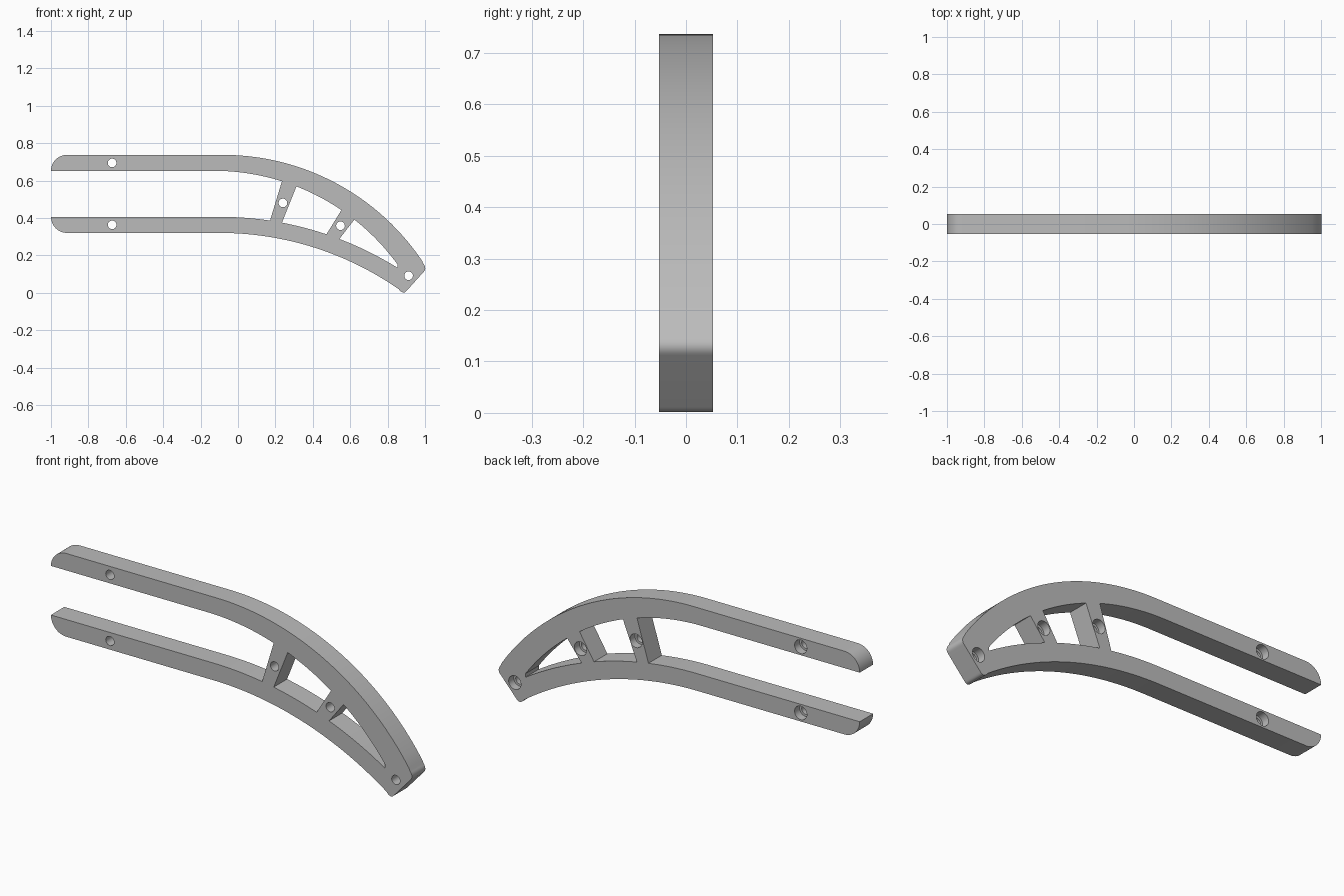
import bpy, bmesh
from math import sqrt, sin, cos, pi

if "Cube" in bpy.data.objects:
    bpy.data.objects.remove(bpy.data.objects["Cube"])

HALF = 0.053  # half thickness

grey = bpy.data.materials.new("plain grey")
grey.use_nodes = True
grey.diffuse_color = (0.5, 0.5, 0.5, 1)
grey.node_tree.nodes["Principled BSDF"].inputs["Base Color"].default_value = (0.5, 0.5, 0.5, 1)

# Each beam edge runs level, then bends down: (level height, bend start, radius)
TOP = (0.737, -0.08, 1.283)
UPPER_INNER = (0.652, -0.13, 1.215)
LOWER_INNER = (0.406, -0.10, 1.80)
BOTTOM = (0.32, -0.10, 1.68)


def edge(spec, x0, x1, n=24):
    z, start, r = spec
    pts = []
    for i in range(n + 1):
        x = x0 + (x1 - x0) * i / n
        d = max(x - start, 0)
        pts.append((x, z - r + sqrt(r * r - d * d)))
    return pts


def bend(spec, x1):
    return edge(spec, spec[1], x1, 32)


def rounded(a, corner, b, n=8):
    """Rounded corner from a to b, pulled towards corner."""
    out = []
    for i in range(n + 1):
        t = i / n
        out.append(tuple((1 - t) ** 2 * p + 2 * t * (1 - t) * q + t * t * s
                         for p, q, s in zip(a, corner, b)))
    return out


def nose(z_flat, z_round, n=12):
    """Quarter-round beam tip, from the square corner to the level edge."""
    h = z_round - z_flat
    r = 0.085
    return [(-1 + r - r * cos(i / n * pi / 2), z_flat + h * sin(i / n * pi / 2))
            for i in range(n + 1)]


def prism(bm, pts, y0, y1):
    front = [bm.verts.new((x, y0, z)) for x, z in pts]
    back = [bm.verts.new((x, y1, z)) for x, z in pts]
    bm.faces.new(front)
    bm.faces.new(back[::-1])
    for i in range(len(pts)):
        j = (i + 1) % len(pts)
        bm.faces.new((front[j], front[i], back[i], back[j]))


def drill(bm, x, z, n=32):
    """Through hole with a wider bore at the back."""
    rings = []
    for r, y in ((0.023, -0.1), (0.023, 0.013), (0.034, 0.013), (0.034, 0.1)):
        rings.append([bm.verts.new((x + r * cos(2 * pi * i / n), y, z + r * sin(2 * pi * i / n)))
                      for i in range(n)])
    for a, b in zip(rings, rings[1:]):
        for i in range(n):
            j = (i + 1) % n
            bm.faces.new((a[i], a[j], b[j], b[i]))
    bm.faces.new(rings[0][::-1])
    bm.faces.new(rings[-1])


def finish(bm, name):
    bmesh.ops.recalc_face_normals(bm, faces=bm.faces)
    mesh = bpy.data.meshes.new(name)
    bm.to_mesh(mesh)
    bm.free()
    mesh.materials.append(grey)
    obj = bpy.data.objects.new(name, mesh)
    bpy.context.collection.objects.link(obj)
    return obj


# Outline: upper beam, blunt end, lower beam, open slot up to the first strut
outline = nose(0.652, 0.737)
outline += bend(TOP, 0.985)
outline += rounded((0.99, 0.157), (1.011, 0.131), (0.993, 0.112))
outline += rounded((0.903, 0.012), (0.887, -0.009), (0.866, 0.011))
outline += bend(BOTTOM, 0.86)[::-1]
outline += nose(0.406, 0.32)[::-1]
outline += bend(LOWER_INNER, 0.171)
outline += bend(UPPER_INNER, 0.235)[::-1]

bm = bmesh.new()
prism(bm, outline, -HALF, HALF)
frame = finish(bm, "bent_frame")

# Windows either side of the second strut, and the screw holes
bm = bmesh.new()
for top, low in (((0.3125, 0.553), (0.235, 0.473)), ((0.622, 0.853), (0.542, 0.853))):
    prism(bm, edge(UPPER_INNER, *top) + edge(LOWER_INNER, *low)[::-1], -0.1, 0.1)
for x, z in ((-0.673, 0.694), (-0.673, 0.363), (0.24, 0.48), (0.548, 0.358), (0.912, 0.091)):
    drill(bm, x, z)
cutter = finish(bm, "window_and_hole_cutter")
cutter.hide_render = True

cut = frame.modifiers.new("cut openings", "BOOLEAN")
cut.operation = "DIFFERENCE"
cut.solver = "EXACT"
cut.object = cutter
bpy.ops.object.select_all(action="DESELECT")
frame.select_set(True)
bpy.context.view_layer.objects.active = frame
bpy.ops.object.modifier_apply(modifier=cut.name)
bpy.data.objects.remove(cutter)
bpy.ops.object.shade_smooth_by_angle(angle=0.5)
